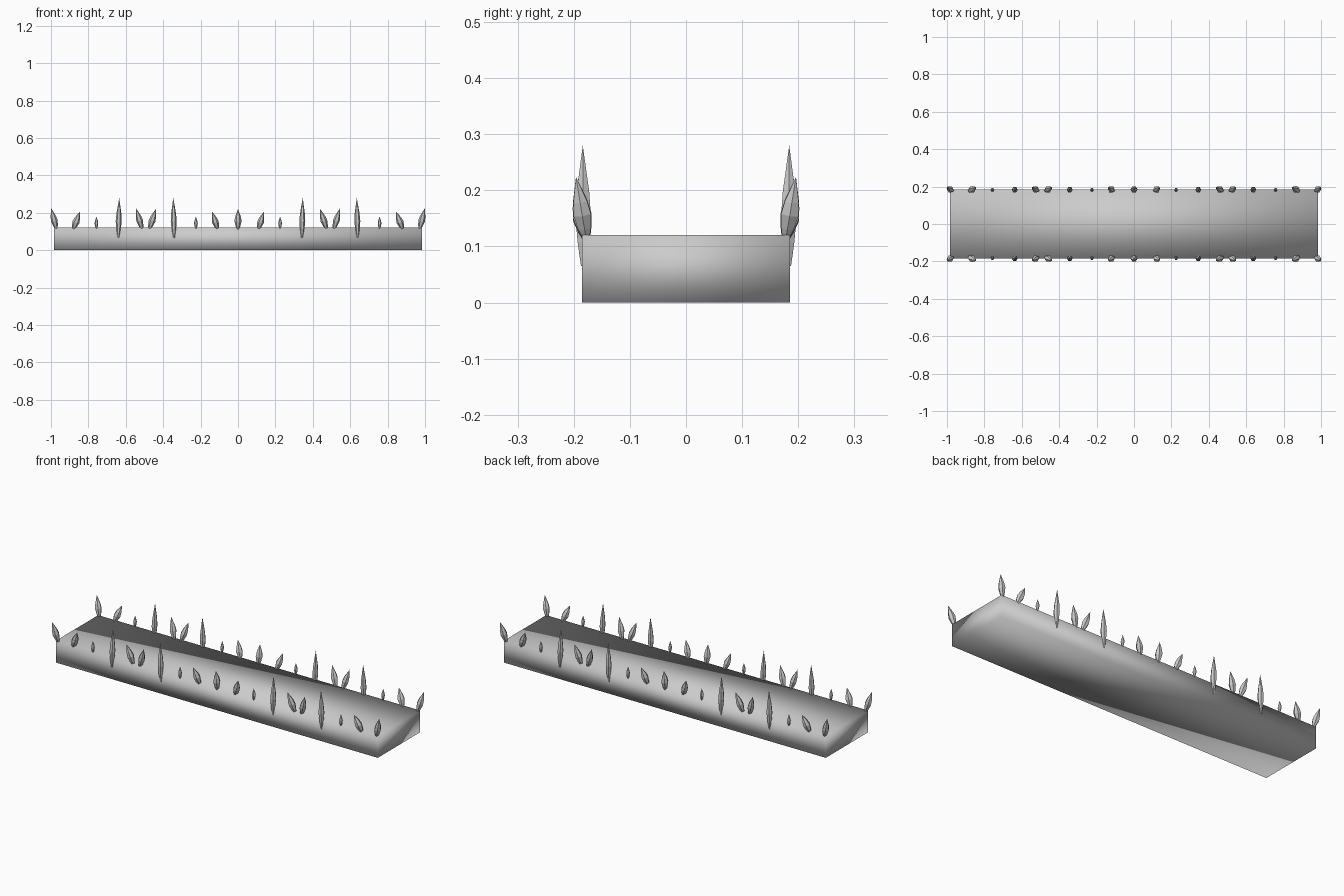
import bpy, bmesh, math
from mathutils import Vector

if "Cube" in bpy.data.objects:
    bpy.data.objects.remove(bpy.data.objects["Cube"])

stone = bpy.data.materials.new("light grey stone")
stone.diffuse_color = (0.6, 0.6, 0.6, 1)
stone.use_nodes = True
stone.node_tree.nodes["Principled BSDF"].inputs["Base Color"].default_value = stone.diffuse_color


def finish(bm, name, smooth):
    bmesh.ops.recalc_face_normals(bm, faces=bm.faces)
    for f in bm.faces:
        f.smooth = smooth
    me = bpy.data.meshes.new(name)
    bm.to_mesh(me)
    bm.free()
    me.materials.append(stone)
    ob = bpy.data.objects.new(name, me)
    bpy.context.collection.objects.link(ob)
    return ob


# Long slab with soft shading
bm = bmesh.new()
bmesh.ops.create_cube(bm, size=1)
for v in bm.verts:
    v.co = Vector((v.co.x * 1.966, v.co.y * 0.37, (v.co.z + 0.5) * 0.12))
finish(bm, "slab", True)

# Crystal outline: (fraction of length, fraction of radius)
PROFILE = [(0, 0.3), (0.2, 0.72), (0.42, 1.0), (0.62, 0.8)]
SIDES = 6


def crystal(bm, bottom, tip, r):
    bottom, tip = Vector(bottom), Vector(tip)
    axis = tip - bottom
    rot = Vector((0, 0, 1)).rotation_difference(axis.normalized())
    rings = []
    for t, k in PROFILE:
        rings.append([bm.verts.new(bottom + axis * t + rot @ Vector((
            r * k * math.cos(math.tau * i / SIDES),
            r * k * math.sin(math.tau * i / SIDES), 0))) for i in range(SIDES)])
    top = bm.verts.new(tip)
    bm.faces.new(rings[0][::-1])
    for a, b in zip(rings, rings[1:]):
        for i in range(SIDES):
            j = (i + 1) % SIDES
            bm.faces.new((a[i], a[j], b[j], b[i]))
    for i in range(SIDES):
        bm.faces.new((rings[-1][i], rings[-1][(i + 1) % SIDES], top))


# Crystals of one half: bottom x, tip x, bottom z, tip z, radius, outward lean
HALF = [
    (0.0, 0.0, 0.11, 0.22, 0.019, 0.008),
    (0.108, 0.138, 0.11, 0.205, 0.018, 0.012),
    (0.225, 0.225, 0.115, 0.18, 0.010, 0.0),
    (0.342, 0.346, 0.065, 0.28, 0.016, 0.0),
    (0.475, 0.438, 0.11, 0.222, 0.018, 0.012),
    (0.512, 0.545, 0.11, 0.224, 0.018, 0.012),
    (0.640, 0.635, 0.065, 0.28, 0.016, 0.0),
    (0.757, 0.757, 0.115, 0.18, 0.010, 0.0),
    (0.882, 0.845, 0.11, 0.206, 0.019, 0.012),
    (0.970, 0.999, 0.11, 0.224, 0.018, 0.012),
]

# Rows along the front and back top edges, mirrored left to right
for name, sy in (("front_crystals", -1), ("back_crystals", 1)):
    bm = bmesh.new()
    for bx, tx, bz, tz, r, lean in HALF:
        for sx in ((1,) if bx == 0 else (1, -1)):
            crystal(bm, (sx * bx, sy * (0.183 - lean * 0.5), bz),
                    (sx * tx, sy * (0.184 + lean), tz), r)
    finish(bm, name, False)
